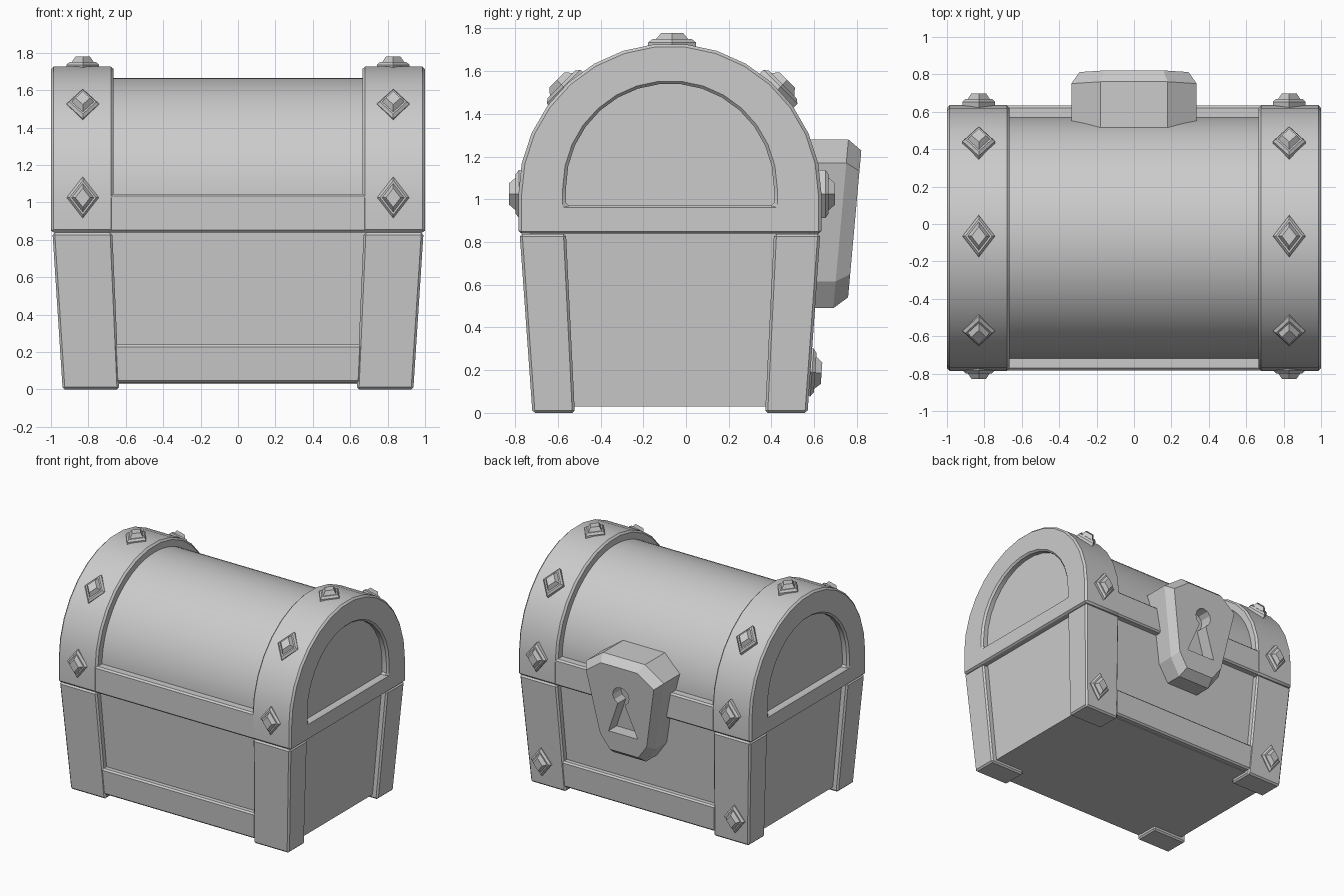
import bpy, bmesh, math
from mathutils import Matrix, Vector

if "Cube" in bpy.data.objects:
    bpy.data.objects.remove(bpy.data.objects["Cube"])

CY = -0.075          # depth centre of the chest body
SEAM = 0.84          # height where lid meets base

grey = bpy.data.materials.new("plain grey")
grey.use_nodes = True
grey.diffuse_color = (0.6, 0.6, 0.6, 1)
grey.node_tree.nodes["Principled BSDF"].inputs["Base Color"].default_value = (0.6, 0.6, 0.6, 1)


def finish(name, bm, bevel=0.0):
    bmesh.ops.recalc_face_normals(bm, faces=bm.faces)
    mesh = bpy.data.meshes.new(name)
    bm.to_mesh(mesh)
    bm.free()
    mesh.materials.append(grey)
    ob = bpy.data.objects.new(name, mesh)
    bpy.context.collection.objects.link(ob)
    bpy.ops.object.select_all(action="DESELECT")
    ob.select_set(True)
    bpy.context.view_layer.objects.active = ob
    if bevel:
        mod = ob.modifiers.new("edge", "BEVEL")
        mod.width, mod.segments = bevel, 1
        mod.limit_method, mod.angle_limit = "ANGLE", math.radians(40)
        bpy.ops.object.modifier_apply(modifier="edge")
    return ob


def smooth(ob):
    bpy.ops.object.shade_smooth_by_angle(angle=math.radians(30))
    return ob


def loft(loops, cap=True, closed=False):
    """Skin a row of equal-length point loops."""
    bm = bmesh.new()
    rows = [[bm.verts.new(p) for p in loop] for loop in loops]
    n = len(rows[0])
    pairs = list(zip(rows, rows[1:])) + ([(rows[-1], rows[0])] if closed else [])
    for a, b in pairs:
        for i in range(n):
            j = (i + 1) % n
            bm.faces.new((a[i], a[j], b[j], b[i]))
    if cap and not closed:
        bm.faces.new(rows[0])
        bm.faces.new(rows[-1])
    return bm


def arch(x, r, foot, spring, segs):
    """Arch outline in the depth/height plane at a given x."""
    pts = [(x, CY + r, foot)]
    for i in range(segs + 1):
        a = math.pi * i / segs
        pts.append((x, CY + r * math.cos(a), spring + r * math.sin(a)))
    return pts + [(x, CY - r, foot)]


def box(name, xs, ys, zs, taper=False, bevel=0.012):
    """Box with ys measured from the body centre; taper narrows it to the floor."""
    loops = []
    for z in zs:
        t = (SEAM - z) / SEAM if taper else 0
        kx, ky = 1 - 0.055 * t, 1 - 0.085 * t
        loops.append([(x * kx, CY + y * ky, z) for x, y in
                      ((xs[0], ys[0]), (xs[1], ys[0]), (xs[1], ys[1]), (xs[0], ys[1]))])
    return finish(name, loft(loops), bevel)


# Lid: smooth barrel, two end hoops and long rims
smooth(finish("lid_barrel", loft([arch(-0.95, 0.645, SEAM, 1.02, 40),
                                  arch(0.95, 0.645, SEAM, 1.02, 40)])))
for side, s in (("left", 1), ("right", -1)):
    inner, outer = s * 0.665, s
    hoop = loft([arch(inner, 0.71, SEAM, 1.02, 15), arch(outer, 0.71, SEAM, 1.02, 15),
                 arch(outer, 0.487, 0.97, 1.055, 15), arch(inner, 0.487, 0.97, 1.055, 15)],
                closed=True)
    smooth(finish("lid_hoop_" + side, hoop, 0.014))
for face, s in (("front", -1), ("back", 1)):
    box("lid_rim_" + face, (-0.69, 0.69), (s * 0.6, s * 0.708), (SEAM, 1.045))

# Base: recessed core, corner posts and lower rails
box("base_core", (-0.945, 0.945), (-0.655, 0.655), (0.03, SEAM), True, 0)
for face, sy in (("front", -1), ("back", 1)):
    for side, sx in (("left", 1), ("right", -1)):
        box(f"corner_post_{face}_{side}", (sx * 0.672, sx * 0.992),
            (sy * 0.487, sy * 0.704), (0, SEAM - 0.002), True)
    box("base_rail_" + face, (-0.69, 0.69), (sy * 0.6, sy * 0.703), (0.035, 0.24), True)


# Diamond studs
def stud(name, x, y, z, tilt):
    """tilt turns the stud from pointing up, about the x axis."""
    loops = [[(0.087 * k, 0, h), (0, 0.112 * k, h), (-0.087 * k, 0, h), (0, -0.112 * k, h)]
             for k, h in ((1, -0.03), (1, 0.01), (0.82, 0.025), (0.68, 0.025), (0.45, 0.055))]
    bm = loft(loops)
    bm.transform(Matrix.Translation((x, y, z)) @ Matrix.Rotation(math.radians(tilt), 4, "X"))
    finish(name, bm)


for side, sx in (("left", 0.83), ("right", -0.83)):
    for spot, tilt in (("front", 90), ("upper_front", 45), ("top", 0),
                       ("upper_back", -45), ("back", -90)):
        a = math.radians(tilt)
        stud(f"stud_{spot}_{side}", sx, CY + 0.01 - 0.708 * math.sin(a),
             1.025 + 0.7 * math.cos(a), tilt)
    stud("stud_lower_back_" + side, sx, 0.58, 0.19, -94)


# Lock: tapered shield with chamfered face, leaning with the base
def lean(y, z):
    return y + 0.09 * (z - 0.885)


half = ((0.18, 1.28), (0.335, 1.17), (0.23, 0.615), (0.14, 0.49))
outline = list(half) + [(-x, z) for x, z in reversed(half)]


def shield(y, k):
    pts = [(x * k, 0.885 + (z - 0.885) * k) for x, z in outline]
    return [(x, lean(y, z), z) for x, z in pts]


lock = finish("lock", loft([shield(0.48, 1), shield(0.725, 1), shield(0.79, 0.87)]))

# Keyhole cut
hole = [(0.07 * math.cos(a), 1.0 + 0.07 * math.sin(a))
        for a in (math.radians(-65 + 31 * i) for i in range(11))]
hole += [(-0.125, 0.69), (0.125, 0.69)]
cutter = finish("keyhole_cutter", loft([[(x, lean(y, z), z) for x, z in hole]
                                        for y in (0.69, 0.9)]))
cutter.hide_render = True
bpy.context.view_layer.objects.active = lock
cut = lock.modifiers.new("keyhole", "BOOLEAN")
cut.operation, cut.solver, cut.object = "DIFFERENCE", "EXACT", cutter
bpy.ops.object.modifier_apply(modifier="keyhole")
bpy.data.objects.remove(cutter)

# Clasp behind the lock
box("clasp", (-0.12, 0.12), (0.6, 0.705), (0.73, SEAM + 0.02), bevel=0)
